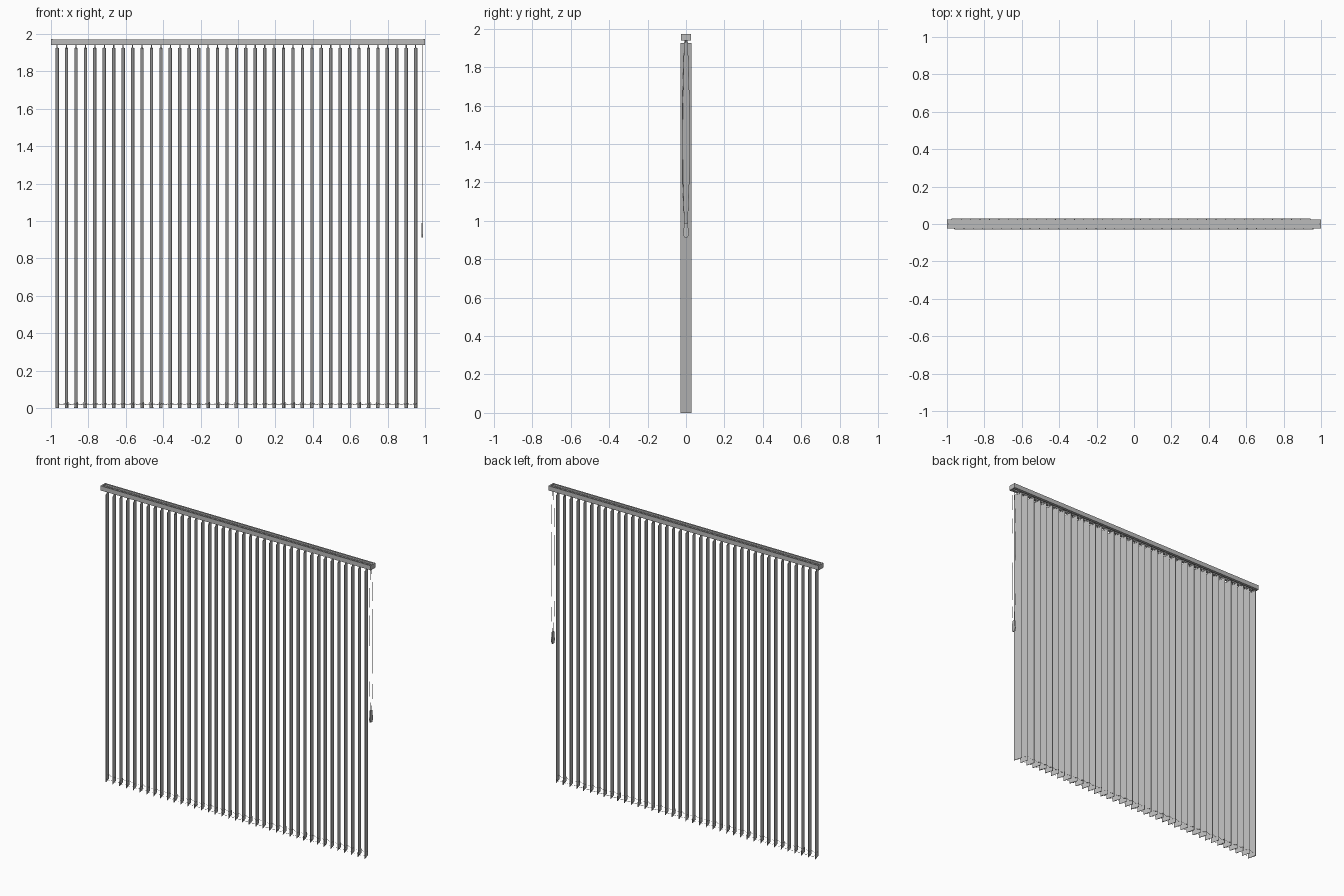
import bpy
import bmesh
from math import atan2, hypot
from mathutils import Matrix, Vector

cube = bpy.data.objects.get("Cube")
if cube:
    bpy.data.objects.remove(cube)

grey = bpy.data.materials.new("light grey")
grey.use_nodes = True
grey.diffuse_color = (0.5, 0.5, 0.5, 1)
grey.node_tree.nodes["Principled BSDF"].inputs["Base Color"].default_value = (0.5, 0.5, 0.5, 1)

COUNT = 39
FIRST, LAST = -0.967, 0.95
STEP = (LAST - FIRST) / (COUNT - 1)
VANES = [FIRST + i * STEP for i in range(COUNT)]
HALF_X, HALF_Y = 0.008, 0.028          # plan extent of a tilted vane
TILT = atan2(HALF_X, HALF_Y)
WIDTH = 2 * hypot(HALF_X, HALF_Y)


def finish(bm, name):
    bmesh.ops.recalc_face_normals(bm, faces=bm.faces)
    mesh = bpy.data.meshes.new(name)
    bm.to_mesh(mesh)
    bm.free()
    mesh.materials.append(grey)
    obj = bpy.data.objects.new(name, mesh)
    bpy.context.collection.objects.link(obj)
    return obj


def add_box(bm, centre, size, turn=0):
    matrix = Matrix.Translation(centre) @ Matrix.Rotation(turn, 4, "Z") @ Matrix.Diagonal((*size, 1))
    bmesh.ops.create_cube(bm, size=1, matrix=matrix)


def extrude_x(name, profile, x0, x1):
    bm = bmesh.new()
    face = bm.faces.new([bm.verts.new((x0, y, z)) for y, z in profile])
    new = bmesh.ops.extrude_face_region(bm, geom=[face])["geom"]
    moved = [v for v in new if isinstance(v, bmesh.types.BMVert)]
    bmesh.ops.translate(bm, verts=moved, vec=(x1 - x0, 0, 0))
    return finish(bm, name)


def cords(name, paths, radius):
    curve = bpy.data.curves.new(name, "CURVE")
    curve.dimensions = "3D"
    curve.bevel_depth = radius
    curve.bevel_resolution = 0
    curve.use_fill_caps = True
    for path in paths:
        spline = curve.splines.new("POLY")
        spline.points.add(len(path) - 1)
        for point, co in zip(spline.points, path):
            point.co = (*co, 1)
    curve.materials.append(grey)
    obj = bpy.data.objects.new(name, curve)
    bpy.context.collection.objects.link(obj)


# Head rail: channel with a groove along the top and a slot below
half = [(0.004, 1.962), (0.004, 1.967), (0.018, 1.967), (0.018, 1.971), (0.025, 1.971),
        (0.025, 1.941), (0.007, 1.941), (0.007, 1.950)]
extrude_x("head_rail", half + [(-y, z) for y, z in reversed(half)], -0.99, 0.99)
cap = [(-0.025, 1.940), (0.025, 1.940), (0.025, 1.972), (-0.025, 1.972)]
extrude_x("right_end_cap", cap, -1.0, -0.99)
extrude_x("left_end_cap", cap, 0.99, 1.0)

# Tilted vanes, each with a hanger hook and a bottom weight
vanes, hooks, weights = bmesh.new(), bmesh.new(), bmesh.new()
for x in VANES:
    add_box(vanes, (x, 0, 0.964), (0.0015, WIDTH, 1.922), TILT)
    add_box(hooks, (x, 0, 1.937), (0.004, 0.007, 0.028), TILT)
    add_box(hooks, (x, 0, 1.924), (0.004, 0.020, 0.008), TILT)
    add_box(weights, (x, 0, 0.017), (0.0035, WIDTH * 0.96, 0.030), TILT)
    add_box(weights, (x, 0, 0.002), (0.003, WIDTH, 0.004), TILT)
finish(vanes, "vanes")
finish(hooks, "vane_hooks")
finish(weights, "bottom_weights")

# Sagging link chains between the bottom weights, on both edges
links = []
for side in (-1, 1):
    for x in VANES[:-1]:
        start = Vector((x - side * HALF_X, side * HALF_Y, 0.026))
        links.append([start + Vector((STEP * t, 0, -0.04 * t * (1 - t)))
                      for t in (0, 0.25, 0.5, 0.75, 1)])
cords("bottom_chains", links, 0.0008)

# Control cord loop hanging at the left end
cords("control_cord", [[(0.985, side * 0.008, 1.945), (0.985, side * 0.018, 1.6),
                        (0.985, side * 0.016, 1.2), (0.985, side * 0.008, 0.985)]
                       for side in (-1, 1)], 0.0013)

# Tapered cord weight
outline = [(-0.009, 0.99), (-0.015, 0.93), (-0.008, 0.912),
           (0.008, 0.912), (0.015, 0.93), (0.009, 0.99)]
extrude_x("cord_weight", outline, 0.981, 0.989)
